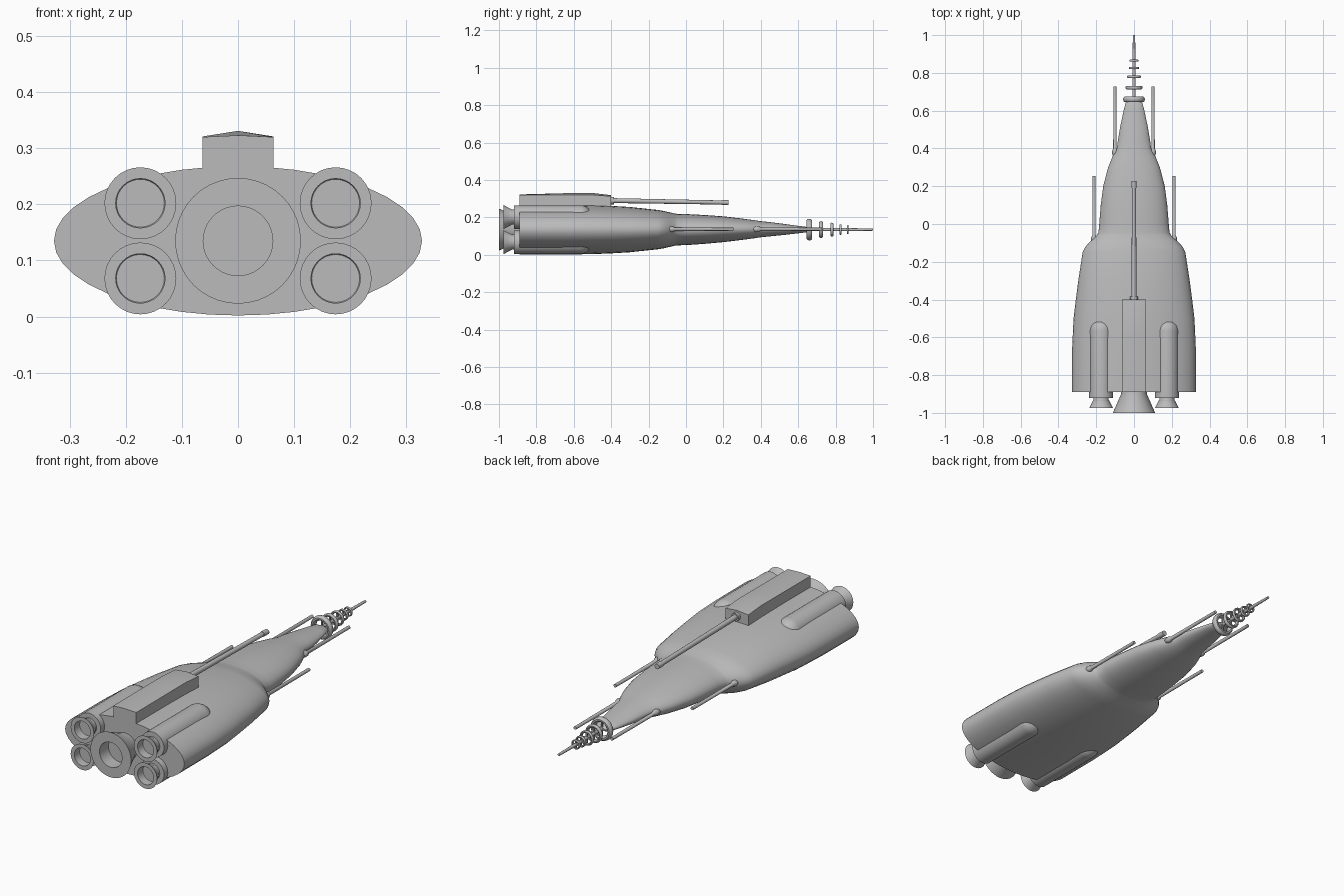
import bpy, bmesh, math
from mathutils import Vector

if "Cube" in bpy.data.objects:
    bpy.data.objects.remove(bpy.data.objects["Cube"])

grey = bpy.data.materials.new("hull_grey")
grey.diffuse_color = (0.5, 0.5, 0.5, 1)
grey.use_nodes = True
grey.node_tree.nodes["Principled BSDF"].inputs["Base Color"].default_value = grey.diffuse_color
AXIS_Z = 0.135


def finish(name, bm, angle=35):
    bmesh.ops.recalc_face_normals(bm, faces=bm.faces[:])
    me = bpy.data.meshes.new(name)
    bm.to_mesh(me)
    bm.free()
    me.materials.append(grey)
    ob = bpy.data.objects.new(name, me)
    bpy.context.collection.objects.link(ob)
    bpy.ops.object.select_all(action='DESELECT')
    ob.select_set(True)
    bpy.context.view_layer.objects.active = ob
    bpy.ops.object.shade_smooth_by_angle(angle=math.radians(angle))
    return ob


def loft(name, sections, x=0, z=AXIS_Z, segs=32, angle=35):
    """Elliptical rings along y: (y, half width, half height, optional z shift)."""
    bm = bmesh.new()
    rings = []
    for y, a, b, *dz in sections:
        zc = z + (dz[0] if dz else 0)
        rings.append([bm.verts.new((x + a * math.cos(t), y, zc + b * math.sin(t)))
                      for t in (2 * math.pi * i / segs for i in range(segs))])
    for r, s in zip(rings, rings[1:]):
        for i in range(segs):
            j = (i + 1) % segs
            bm.faces.new((r[i], r[j], s[j], s[i]))
    bm.faces.new(rings[0])
    bm.faces.new(rings[-1])
    return finish(name, bm, angle)


def lathe(name, profile, x=0, z=AXIS_Z, segs=32, angle=35):
    return loft(name, [(y, r, r) for y, r in profile], x, z, segs, angle)


def ring(name, y, major, minor, n=32, m=10):
    bm = bmesh.new()
    v = [[bm.verts.new(((major + minor * math.cos(q)) * math.cos(p), y + 1.3 * minor * math.sin(q),
                        AXIS_Z + (major + minor * math.cos(q)) * math.sin(p)))
          for q in (2 * math.pi * k / m for k in range(m))]
         for p in (2 * math.pi * k / n for k in range(n))]
    for i in range(n):
        for j in range(m):
            bm.faces.new((v[i][j], v[(i + 1) % n][j], v[(i + 1) % n][(j + 1) % m], v[i][(j + 1) % m]))
    # crossed spokes
    for sx, sz in ((2 * major, 0.007), (0.007, 2 * major)):
        c = bmesh.ops.create_cube(bm, size=1)["verts"]
        bmesh.ops.scale(bm, vec=(sx, 0.007, sz), verts=c)
        bmesh.ops.translate(bm, vec=(0, y, AXIS_Z), verts=c)
    return finish(name, bm)


# main hull: wide stern stepping down to a slim nose
loft("hull", [
    (-0.89, 0.328, 0.133), (-0.65, 0.327, 0.133), (-0.5, 0.32, 0.131), (-0.4, 0.308, 0.127),
    (-0.3, 0.295, 0.121), (-0.15, 0.272, 0.105), (-0.12, 0.257, 0.100), (-0.09, 0.230, 0.093),
    (-0.06, 0.197, 0.086), (-0.045, 0.188, 0.084), (0.0, 0.184, 0.083), (0.1, 0.176, 0.077, 0.001),
    (0.2, 0.163, 0.069, 0.002), (0.3, 0.137, 0.057, 0.002), (0.36, 0.113, 0.049, 0.002),
    (0.4, 0.091, 0.043, 0.002), (0.45, 0.084, 0.038, 0.002), (0.52, 0.072, 0.030, 0.001),
    (0.6, 0.055, 0.020), (0.65, 0.042, 0.014), (0.665, 0.02, 0.008)], segs=40)

# central engine bell
lathe("main_engine", [(-0.87, 0.068), (-0.9, 0.068), (-1.0, 0.112), (-1.0, 0.062), (-0.93, 0.062)], segs=40)

# four booster pods with their engine bells
for side in (-1, 1):
    for z, level in ((0.202, "upper"), (0.068, "lower")):
        x = 0.174 * side
        tag = level + ("_left" if side < 0 else "_right")
        nose = [(-0.565 + 0.063 * math.sin(t), 0.063 * math.cos(t))
                for t in (math.radians(d) for d in range(0, 90, 11))]
        lathe("pod_" + tag, [(-0.89, 0.063)] + nose, x, z)
        lathe("pod_engine_" + tag, [(-0.88, 0.063), (-0.92, 0.063), (-0.92, 0.040), (-0.93, 0.040),
                                    (-0.975, 0.064), (-0.975, 0.044), (-0.935, 0.044)], x, z)

# dorsal gun housing with a shallow ridged roof
bm = bmesh.new()
secs = []
for y, edge, ridge in ((-0.89, 0.320, 0.323), (-0.6, 0.321, 0.331), (-0.5, 0.321, 0.331), (-0.4, 0.313, 0.319)):
    secs.append([bm.verts.new((x, y, z)) for x, z in
                 ((-0.063, 0.24), (0.063, 0.24), (0.063, edge), (0, ridge), (-0.063, edge))])
for a, b in zip(secs, secs[1:]):
    for i in range(5):
        j = (i + 1) % 5
        bm.faces.new((a[i], a[j], b[j], b[i]))
bm.faces.new(secs[0])
bm.faces.new(secs[-1])
finish("gun_housing", bm, 20)

# dorsal cannon, drooping slightly forward
loft("cannon", [(-0.41, 0.02, 0.02, 0.002), (-0.385, 0.02, 0.02, 0.002), (-0.385, 0.013, 0.013, 0.002),
                (0.19, 0.011, 0.011, -0.008), (0.19, 0.013, 0.013, -0.008),
                (0.228, 0.013, 0.013, -0.009)], z=0.288, segs=16)

# side guns, two pairs, each with a rounded mount
for side in (-1, 1):
    tag = "_left" if side < 0 else "_right"
    for pair, x, y0, y1 in (("mid", 0.212, -0.085, 0.255), ("nose", 0.101, 0.375, 0.728)):
        lathe(pair + "_gun" + tag, [(y0 - 0.02, 0.005), (y0 - 0.012, 0.012), (y0, 0.015), (y0 + 0.014, 0.015),
                                    (y0 + 0.024, 0.009), (y1, 0.008)], x * side, 0.137, 16)

# nose antenna and its rings, shrinking toward the tip
lathe("antenna", [(0.6, 0.009), (0.87, 0.008), (1.0, 0.006)], segs=16)
for i, (y, r, t) in enumerate(((0.66, 0.046, 0.012), (0.722, 0.037, 0.008), (0.78, 0.031, 0.006),
                               (0.826, 0.023, 0.005), (0.865, 0.020, 0.004))):
    ring("antenna_ring_%d" % (i + 1), y, r, t)
